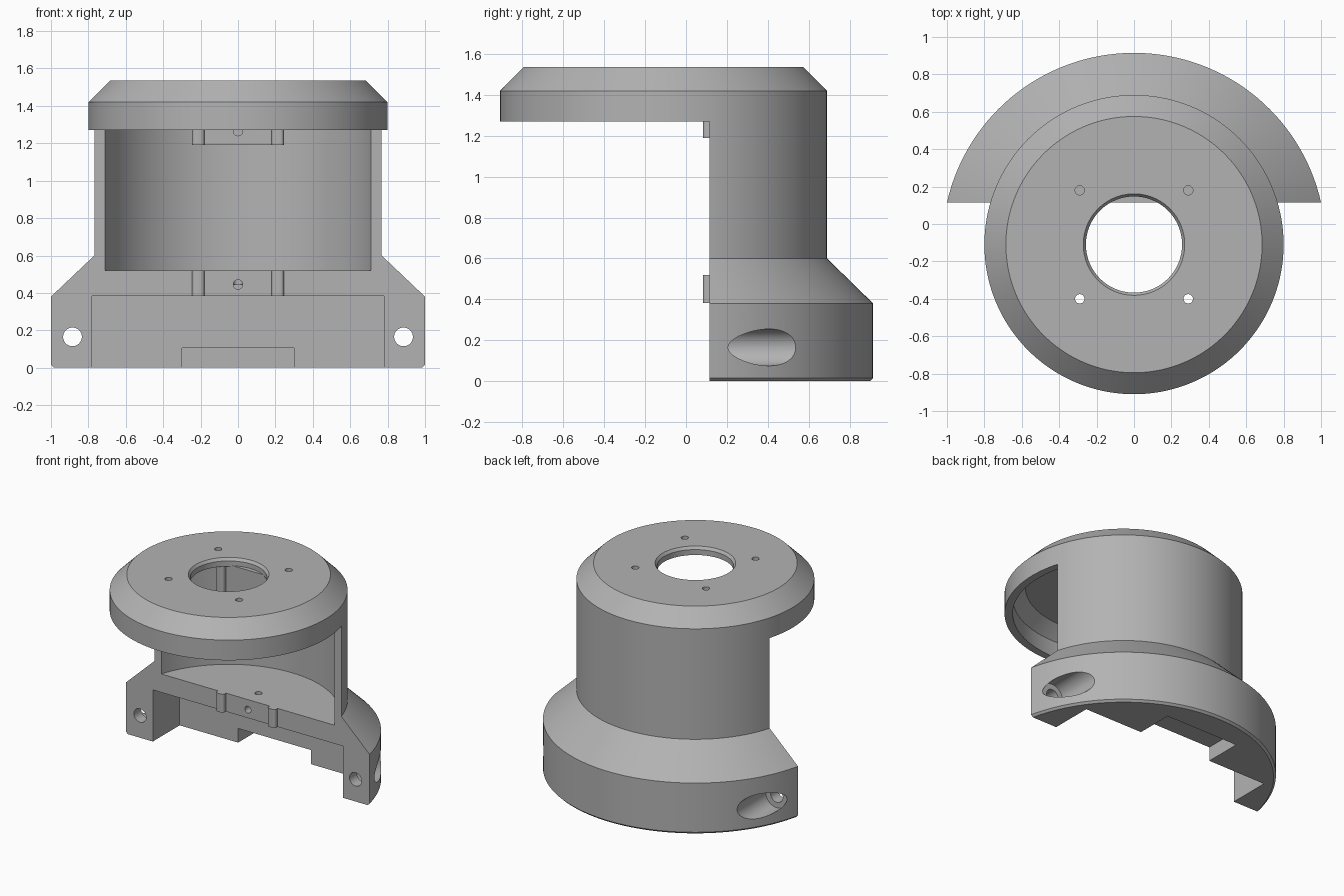
import bpy, bmesh, math
from mathutils import Matrix, Vector

if "Cube" in bpy.data.objects:
    bpy.data.objects.remove(bpy.data.objects["Cube"], do_unlink=True)

grey = bpy.data.materials.new("plain_grey")
grey.use_nodes = True
colour = (0.45, 0.45, 0.45, 1)
grey.diffuse_color = colour
grey.node_tree.nodes["Principled BSDF"].inputs["Base Color"].default_value = colour

AXIS_Y = -0.11      # centre of the turned body
FACE_Y = 0.115      # flat front face of the body
SEGMENTS = 144


def add_object(name, bm):
    bmesh.ops.recalc_face_normals(bm, faces=bm.faces)
    mesh = bpy.data.meshes.new(name)
    bm.to_mesh(mesh)
    bm.free()
    mesh.materials.append(grey)
    obj = bpy.data.objects.new(name, mesh)
    bpy.context.collection.objects.link(obj)
    return obj


def lathe(name, profile, centre=(0, AXIS_Y), segments=SEGMENTS):
    """Closed solid turned about a vertical axis from (radius, z) points."""
    bm = bmesh.new()
    rings = []
    for r, z in profile:
        angles = [2 * math.pi * i / segments for i in range(segments)]
        rings.append([bm.verts.new((centre[0] + r * math.cos(a),
                                    centre[1] + r * math.sin(a), z)) for a in angles])
    for low, high in zip(rings, rings[1:]):
        for i in range(segments):
            j = (i + 1) % segments
            bm.faces.new((low[i], low[j], high[j], high[i]))
    bm.faces.new(rings[0])
    bm.faces.new(rings[-1])
    return add_object(name, bm)


def box(name, low, high, bevel=0):
    low, high = Vector(low), Vector(high)
    bm = bmesh.new()
    bmesh.ops.create_cube(bm, size=1, matrix=Matrix.Translation((low + high) / 2)
                          @ Matrix.Diagonal((*(high - low), 1)))
    if bevel:
        front = [e for e in bm.edges if all(v.co.y < low.y + 0.001 for v in e.verts)
                 and abs(e.verts[0].co.z - e.verts[1].co.z) > 0.01]
        bmesh.ops.bevel(bm, geom=front, offset=bevel, segments=4, profile=0.5, affect='EDGES')
    return add_object(name, bm)


def bore(x, z, radius, y0, y1):
    """Cutter for a hole running front to back."""
    bm = bmesh.new()
    bmesh.ops.create_cone(bm, cap_ends=True, segments=48, radius1=radius, radius2=radius,
                          depth=y1 - y0, matrix=Matrix.Translation((x, (y0 + y1) / 2, z))
                          @ Matrix.Rotation(math.pi / 2, 4, 'X'))
    return add_object("bore_cutter", bm)


def cut(obj, cutters):
    for cutter in cutters:
        mod = obj.modifiers.new("cut", 'BOOLEAN')
        mod.operation, mod.solver, mod.object = 'DIFFERENCE', 'EXACT', cutter
        cutter.hide_render = True
    bpy.context.view_layer.update()
    graph = bpy.context.evaluated_depsgraph_get()
    mesh = bpy.data.meshes.new_from_object(obj.evaluated_get(graph))
    obj.modifiers.clear()
    obj.data = mesh
    for cutter in cutters:
        bpy.data.objects.remove(cutter, do_unlink=True)


# Turned body: wide base, cone, column and chamfered lid
body = lathe("housing_body", [(1.01, 0), (1.025, 0.015), (1.025, 0.38), (0.80, 0.60),
                              (0.80, 1.42), (0.685, 1.535)])
cutters = [
    box("front_cutter", (-1.3, -1.4, -0.2), (1.3, FACE_Y, 1.27)),
    lathe("cavity_cutter", [(0.745, 0.52), (0.745, 1.39), (0.66, 1.475)]),
    lathe("lid_hole_cutter", [(0.257, 1.44), (0.257, 1.515), (0.272, 1.536), (0.272, 1.6)]),
    # Recess and cable pocket under the base
    box("recess_cutter", (-0.78, 0, -0.1), (0.78, 0.43, 0.383)),
    box("pocket_cutter", (-0.3, 0.4, -0.1), (0.3, 0.71, 0.105)),
    # Small screw and nut holes in the floor
    bore(0, 0.445, 0.025, 0, 0.24),
    lathe("floor_hole_cutter", [(0.025, 0.445), (0.025, 0.6)], (0, 0.24), 32),
]
for side in (-1, 1):
    # Counterbored mounting holes in the base posts
    cutters.append(bore(side * 0.885, 0.165, 0.05, 0, 0.4))
    cutters.append(bore(side * 0.885, 0.165, 0.09, 0.2, 1.1))
    for dy in (-0.29, 0.29):
        cutters.append(lathe("lid_screw_cutter", [(0.025, 1.4), (0.025, 1.6)],
                             (side * 0.29, AXIS_Y + dy), 32))
cut(body, cutters)

# Block hanging from the lid
block = box("upper_block", (-0.245, FACE_Y, 1.19), (0.245, 0.25, 1.48))
cut(block, [bore(0, 1.265, 0.025, 0, 0.21)])

# Locating ribs on the floor edge and on the hanging block
parts = [body, block]
for side, label in ((-1, "right"), (1, "left")):
    x0, x1 = sorted((side * 0.18, side * 0.245))
    for level, z0, z1 in (("lower", 0.383, 0.52), ("upper", 1.19, 1.478)):
        parts.append(box(f"{level}_{label}_rib", (x0, 0.083, z0),
                         (x1, FACE_Y + 0.01, z1), 0.018))

# Smooth curved walls, keep edges sharp
bpy.ops.object.select_all(action='DESELECT')
for part in parts:
    part.select_set(True)
bpy.context.view_layer.objects.active = body
bpy.ops.object.shade_smooth_by_angle(angle=math.radians(30))
